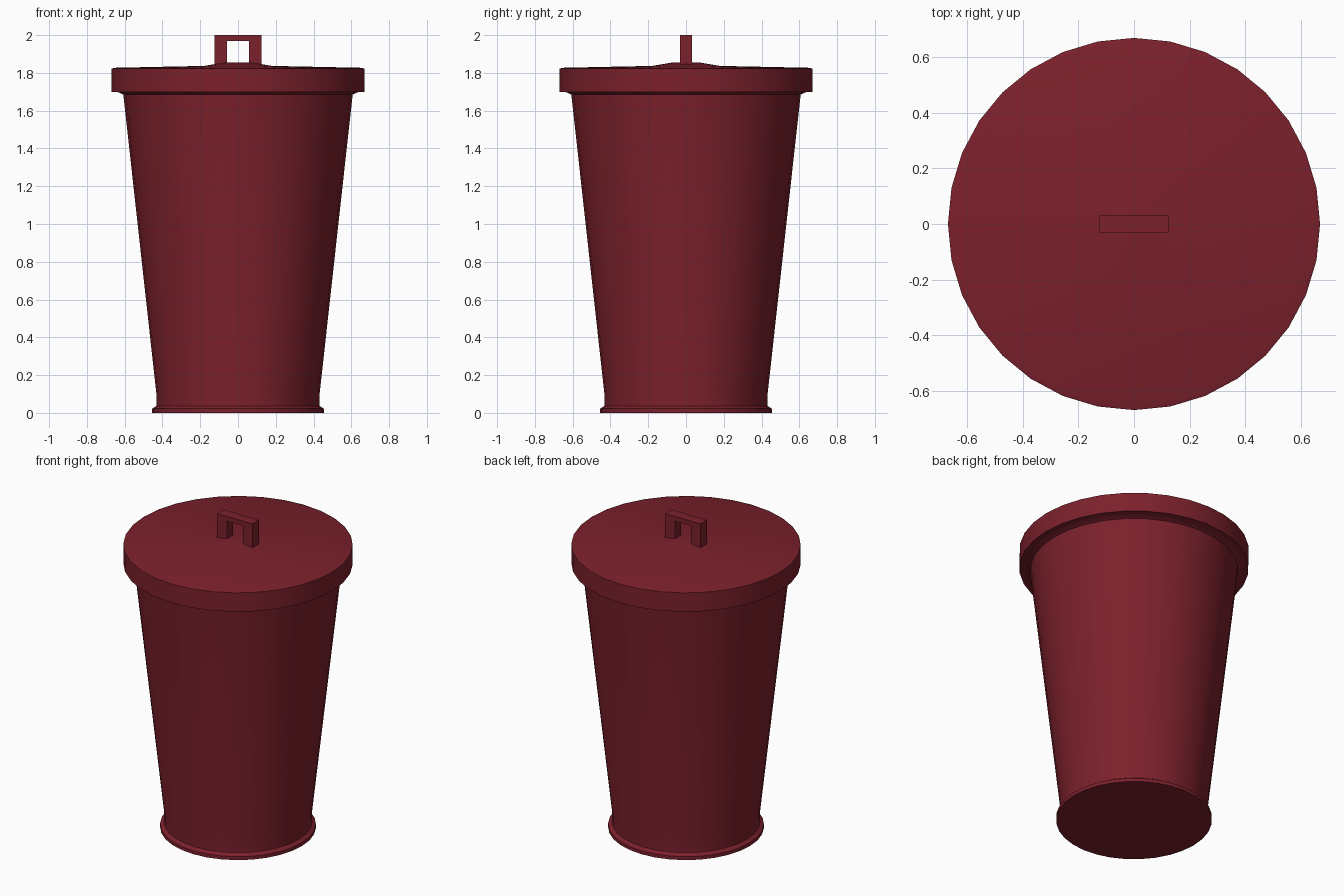
import bpy, bmesh, math

if "Cube" in bpy.data.objects:
    bpy.data.objects.remove(bpy.data.objects["Cube"])

SIDES = 32

red = bpy.data.materials.new("dark_red")
red.diffuse_color = (0.2, 0.015, 0.025, 1)
red.use_nodes = True
red.node_tree.nodes["Principled BSDF"].inputs["Base Color"].default_value = red.diffuse_color


def finish(name, bm, smooth):
    bmesh.ops.recalc_face_normals(bm, faces=bm.faces[:])
    mesh = bpy.data.meshes.new(name)
    bm.to_mesh(mesh)
    bm.free()
    obj = bpy.data.objects.new(name, mesh)
    bpy.context.collection.objects.link(obj)
    mesh.materials.append(red)
    if smooth:
        bpy.ops.object.select_all(action='DESELECT')
        obj.select_set(True)
        bpy.context.view_layer.objects.active = obj
        bpy.ops.object.shade_smooth_by_angle(angle=math.radians(40))
    return obj


def lathe(name, profile):
    """Closed round solid from (radius, z) points, bottom to top."""
    bm = bmesh.new()
    rings = []
    for r, z in profile:
        rings.append([bm.verts.new((r * math.cos(2 * math.pi * i / SIDES),
                                    r * math.sin(2 * math.pi * i / SIDES), z))
                      for i in range(SIDES)])
    for a, b in zip(rings, rings[1:]):
        for i in range(SIDES):
            j = (i + 1) % SIDES
            bm.faces.new((a[i], a[j], b[j], b[i]))
    bm.faces.new(rings[0][::-1])
    bm.faces.new(rings[-1])
    return finish(name, bm, True)


# Tapered can with a foot ring and a flared rim
lathe("can_body", [(0.455, 0), (0.455, 0.022), (0.432, 0.037), (0.432, 0.10),
                   (0.607, 1.685), (0.64, 1.70), (0.67, 1.70), (0.67, 1.76)])

# Shallow lid rising to a small raised centre
lathe("lid", [(0.67, 1.76), (0.67, 1.822), (0.655, 1.827),
              (0.18, 1.837), (0.07, 1.855)])

# Square arch handle, extruded along y
arch = [(-0.125, 1.835), (-0.125, 2.0), (0.125, 2.0), (0.125, 1.835),
        (0.057, 1.835), (0.057, 1.97), (-0.057, 1.97), (-0.057, 1.835)]
bm = bmesh.new()
face = bm.faces.new([bm.verts.new((x, -0.033, z)) for x, z in arch])
ext = bmesh.ops.extrude_face_region(bm, geom=[face], use_keep_orig=True)
bmesh.ops.translate(bm, vec=(0, 0.066, 0),
                    verts=[g for g in ext["geom"] if isinstance(g, bmesh.types.BMVert)])
finish("lid_handle", bm, False)
